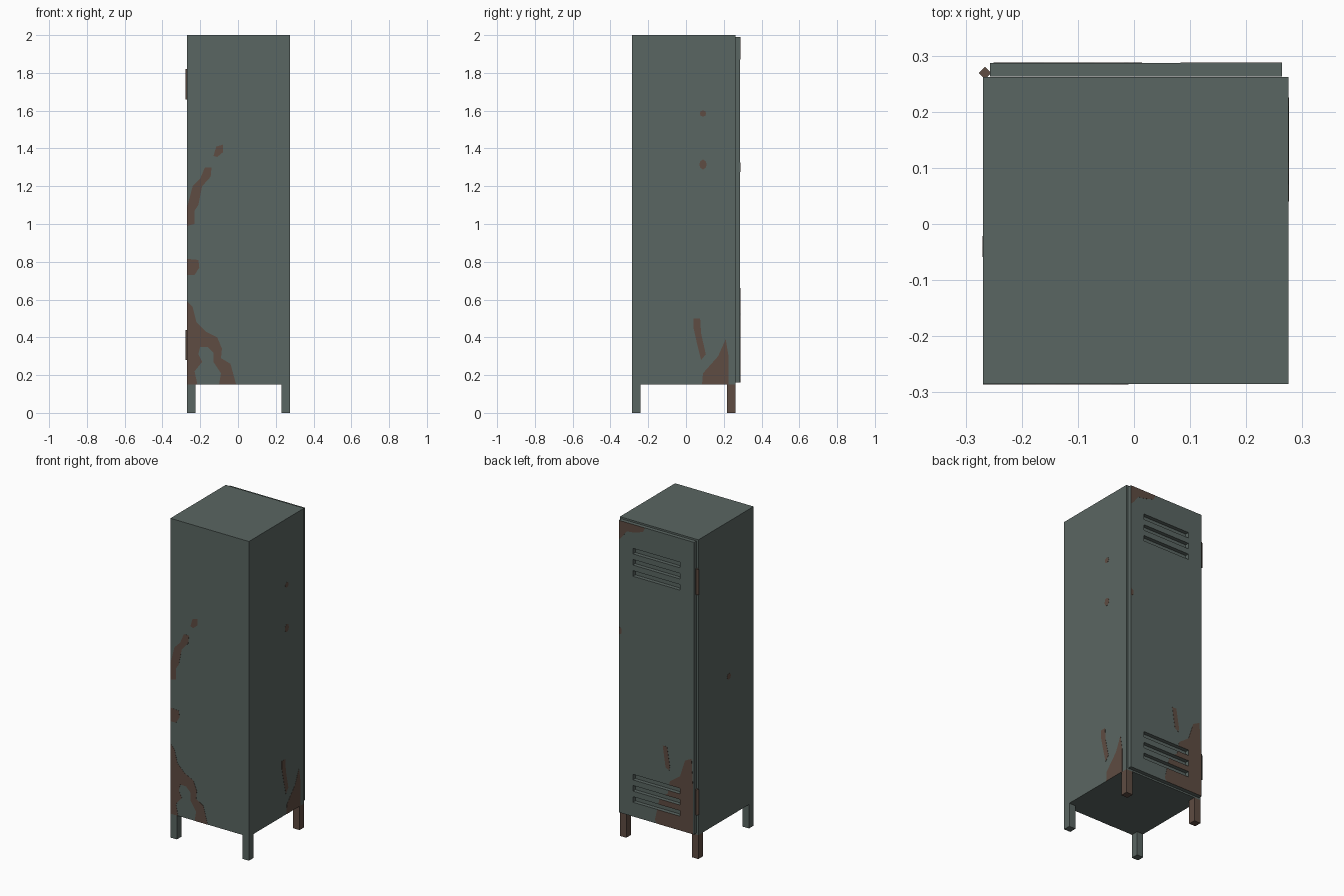
import bpy, bmesh, math
from mathutils import Vector

if "Cube" in bpy.data.objects:
    bpy.data.objects.remove(bpy.data.objects["Cube"])


def material(name, rgb):
    m = bpy.data.materials.new(name)
    m.diffuse_color = (*rgb, 1)
    m.use_nodes = True
    m.node_tree.nodes["Principled BSDF"].inputs["Base Color"].default_value = m.diffuse_color
    return m


PAINT = material("grey green paint", (0.102, 0.133, 0.122))
RUST = material("brown rust", (0.112, 0.072, 0.054))


def finish(name, bm, mat):
    bmesh.ops.recalc_face_normals(bm, faces=bm.faces)
    mesh = bpy.data.meshes.new(name)
    bm.to_mesh(mesh)
    bm.free()
    if mat:
        mesh.materials.append(mat)
    ob = bpy.data.objects.new(name, mesh)
    bpy.context.collection.objects.link(ob)
    return ob


def add_box(bm, lo, hi):
    made = bmesh.ops.create_cube(bm, size=1)["verts"]
    for v in made:
        v.co = Vector([(a + b) / 2 + c * (b - a) for a, b, c in zip(lo, hi, v.co)])


def box(name, lo, hi, mat):
    bm = bmesh.new()
    add_box(bm, lo, hi)
    return finish(name, bm, mat)


# Thin rust plate on a wall: place(u, v) gives the 3D point, normal the wall direction
def patch(name, place, normal, pts):
    bm = bmesh.new()
    n = Vector(normal)
    face = bm.faces.new([bm.verts.new(Vector(place(u, v)) - n * 0.0005) for u, v in pts])
    out = bmesh.ops.extrude_face_region(bm, geom=[face])["geom"]
    for v in out:
        if isinstance(v, bmesh.types.BMVert):
            v.co += n * 0.0015
    bmesh.ops.triangulate(bm, faces=bm.faces[:])
    return finish(name, bm, RUST)


def spot(u, v, r, k=1.0):
    return [(u + r * math.cos(i * math.pi / 4), v + k * r * math.sin(i * math.pi / 4))
            for i in range(8)]


X0, X1, Y0, Y1 = -0.269, 0.275, -0.285, 0.262

# Cabinet body
box("cabinet_body", (X0, Y0, 0.15), (X1, Y1, 2.0), PAINT)

# Legs, the back pair rusted
L = 0.045
for side, x in (("left", X0), ("right", X1 - L)):
    box(f"front_leg_{side}", (x, Y0, 0), (x + L, Y0 + L, 0.15), PAINT)
    box(f"back_leg_{side}", (x, Y1 - L, 0), (x + L, Y1, 0.15), RUST)

# Door with two groups of three vent slots
DY = 0.287
door = box("door", (-0.257, Y1 + 0.001, 0.16), (0.264, DY, 1.99), PAINT)
bm = bmesh.new()
for top in (1.84, 0.424):
    for i in range(3):
        z = top - 0.07 * i
        add_box(bm, (-0.16, 0.25, z - 0.035), (0.167, 0.31, z))
cutter = finish("slot_cutter", bm, None)

# Hinges turned by 45 degrees
for name, z in (("upper", 1.66), ("lower", 0.28)):
    h = box(f"{name}_hinge", (-0.008, -0.008, z), (0.008, 0.008, z + 0.16), RUST)
    h.rotation_euler.z = math.pi / 4
    h.location = (-0.2655, 0.269, 0)

# Rust on the front wall
front = lambda u, v: (u, Y0, v)
for i, pts in enumerate((
    [(X0, .59), (-.24, .56), (-.22, .48), (-.17, .43), (-.11, .40), (-.085, .34), (-.09, .29),
     (-.04, .26), (-.01, .15), (-.10, .15), (-.09, .21), (-.13, .27), (-.13, .32), (-.16, .35),
     (-.20, .35), (-.21, .31), (-.19, .27), (-.23, .22), (-.215, .15), (X0, .15)],
    [(X0, .99), (X0, 1.09), (-.24, 1.2), (-.20, 1.24), (-.175, 1.30), (-.14, 1.30),
     (-.145, 1.25), (-.19, 1.2), (-.21, 1.1), (-.23, 1.07), (-.23, 1.0)],
    [(X0, .73), (X0, .815), (-.21, .81), (-.205, .77), (-.23, .73)],
    [(-.13, 1.36), (-.115, 1.41), (-.08, 1.42), (-.08, 1.38), (-.11, 1.355)],
)):
    patch(f"front_rust_{i + 1}", front, (0, -1, 0), pts)

# Rust on the right wall
right = lambda u, v: (X1, u, v)
for i, pts in enumerate((
    [(.04, .50), (.075, .50), (.08, .42), (.105, .31), (.08, .28), (.06, .36), (.04, .45)],
    [(.085, .15), (.09, .21), (.17, .30), (.21, .39), (.225, .30), (.225, .15)],
    spot(.09, 1.585, .017), spot(.09, 1.315, .02, 1.3),
)):
    patch(f"right_rust_{i + 1}", right, (1, 0, 0), pts)

# Rust on the left wall
patch("left_rust", lambda u, v: (X0, u, v), (-1, 0, 0), spot(-.04, 1.03, .019))

# Rust on the door
back = lambda u, v: (u, DY, v)
plates = [patch(f"door_rust_{i + 1}", back, (0, 1, 0), pts) for i, pts in enumerate((
    [(.264, 1.99), (.083, 1.99), (.097, 1.96), (.167, 1.94), (.21, 1.935), (.243, 1.89),
     (.264, 1.87)],
    [(.264, 1.325), (.246, 1.315), (.246, 1.285), (.264, 1.275)],
    [(-.04, .66), (-.07, .66), (-.09, .54), (-.085, .515), (-.06, .53)],
    [(-.24, .63), (-.195, .607), (-.16, .50), (-.09, .45), (-.076, .37), (-.02, .33),
     (.014, .18), (.0, .16), (-.25, .16), (-.25, .45)],
))]

# Cut the slots through the door and its rust
for ob in [door, plates[3]]:
    m = ob.modifiers.new("slots", "BOOLEAN")
    m.operation = "DIFFERENCE"
    m.solver = "EXACT"
    m.object = cutter
cutter.hide_render = True
cutter.hide_viewport = True
